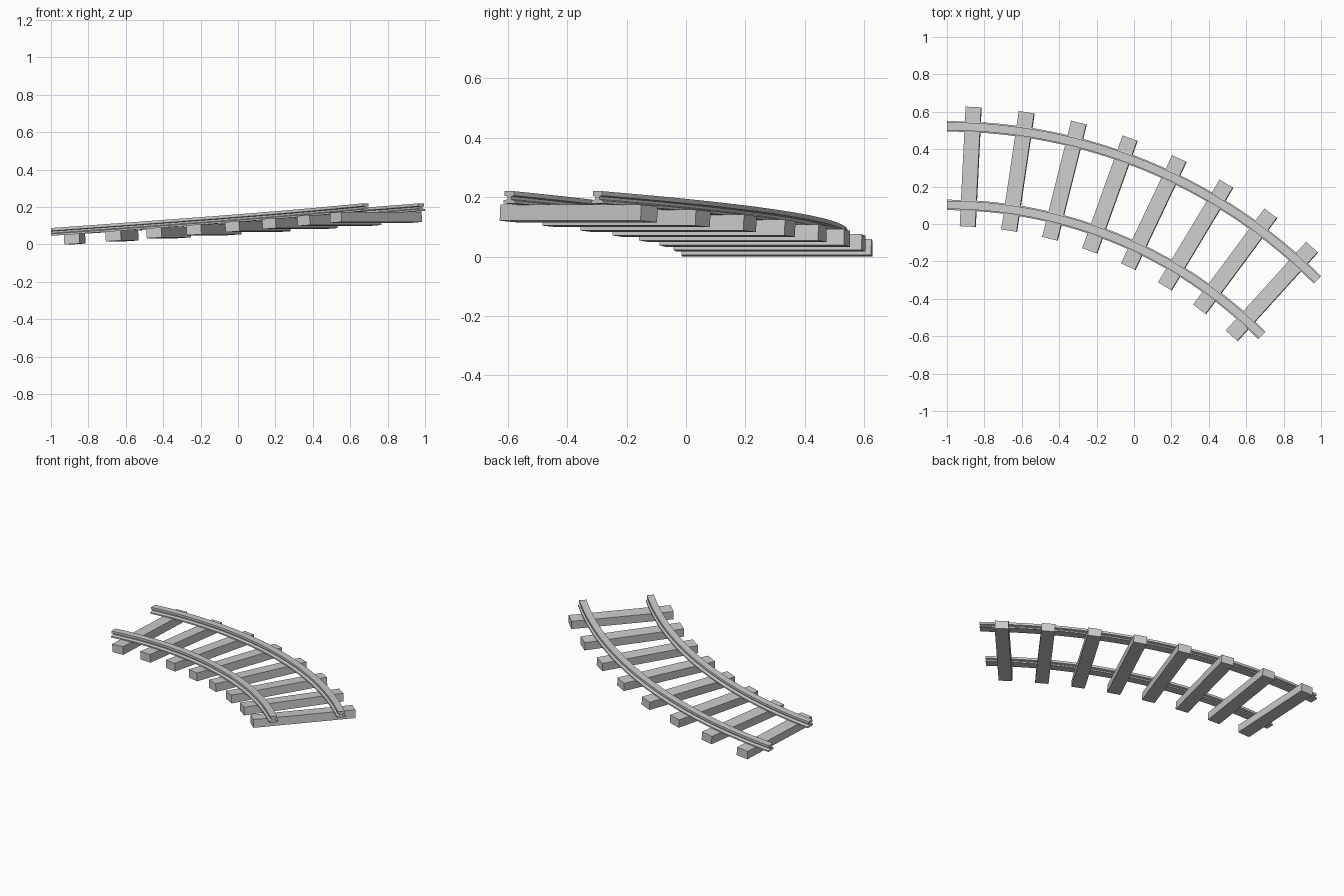
import bpy, bmesh, math
from mathutils import Matrix, Vector

if "Cube" in bpy.data.objects:
    bpy.data.objects.remove(bpy.data.objects["Cube"])

CENTRE = Vector((-1.0, -2.278, 0.0))   # centre of the bend
SWEEP = math.radians(45)
RISE = 0.132                           # climb over the whole bend
MID_R = 2.587
TIES = 8
STEPS = 32

grey = bpy.data.materials.new("light_grey")
grey.diffuse_color = (0.6, 0.6, 0.6, 1)
grey.use_nodes = True
grey.node_tree.nodes["Principled BSDF"].inputs["Base Color"].default_value = grey.diffuse_color


def on_bend(radius, t, z):
    """Point on the climbing bend, t from 0 to 1."""
    a = t * SWEEP
    return CENTRE + Vector((radius * math.sin(a), radius * math.cos(a), z + RISE * t))


def finish(name, bm):
    bmesh.ops.recalc_face_normals(bm, faces=bm.faces)
    mesh = bpy.data.meshes.new(name)
    bm.to_mesh(mesh)
    bm.free()
    mesh.materials.append(grey)
    obj = bpy.data.objects.new(name, mesh)
    bpy.context.collection.objects.link(obj)
    return obj


# Rail cross-section: wide foot, narrow web, thick head (half, then mirrored)
half = [(0.028, 0.047), (0.028, 0.056), (0.009, 0.061),
        (0.009, 0.070), (0.022, 0.073), (0.022, 0.088)]
profile = half + [(-x, z) for x, z in reversed(half)]


def rail(name, radius):
    bm = bmesh.new()
    rings = [[bm.verts.new(on_bend(radius + x, i / STEPS, z)) for x, z in profile]
             for i in range(STEPS + 1)]
    n = len(profile)
    for a, b in zip(rings, rings[1:]):
        for j in range(n):
            k = (j + 1) % n
            bm.faces.new((a[j], a[k], b[k], b[j]))
    bm.faces.new(rings[0])
    bm.faces.new(rings[-1])
    obj = finish(name, bm)
    bpy.context.view_layer.objects.active = obj
    obj.select_set(True)
    bpy.ops.object.shade_smooth_by_angle(angle=math.radians(25))
    obj.select_set(False)


rail("outer_rail", 2.80)
rail("inner_rail", 2.38)

# Cross ties, each turned across the bend and pitched with the climb
pitch = math.atan(RISE / (MID_R * SWEEP))
for i in range(TIES):
    t = (i + 0.5) / TIES
    bm = bmesh.new()
    bmesh.ops.create_cube(bm, size=1)
    place = (Matrix.Translation(on_bend(MID_R, t, 0.021))
             @ Matrix.Rotation(-t * SWEEP, 4, 'Z')
             @ Matrix.Rotation(-pitch, 4, 'Y')
             @ Matrix.Diagonal((0.083, 0.64, 0.054, 1)))
    bmesh.ops.transform(bm, matrix=place, verts=bm.verts)
    finish(f"cross_tie_{i + 1}", bm)
